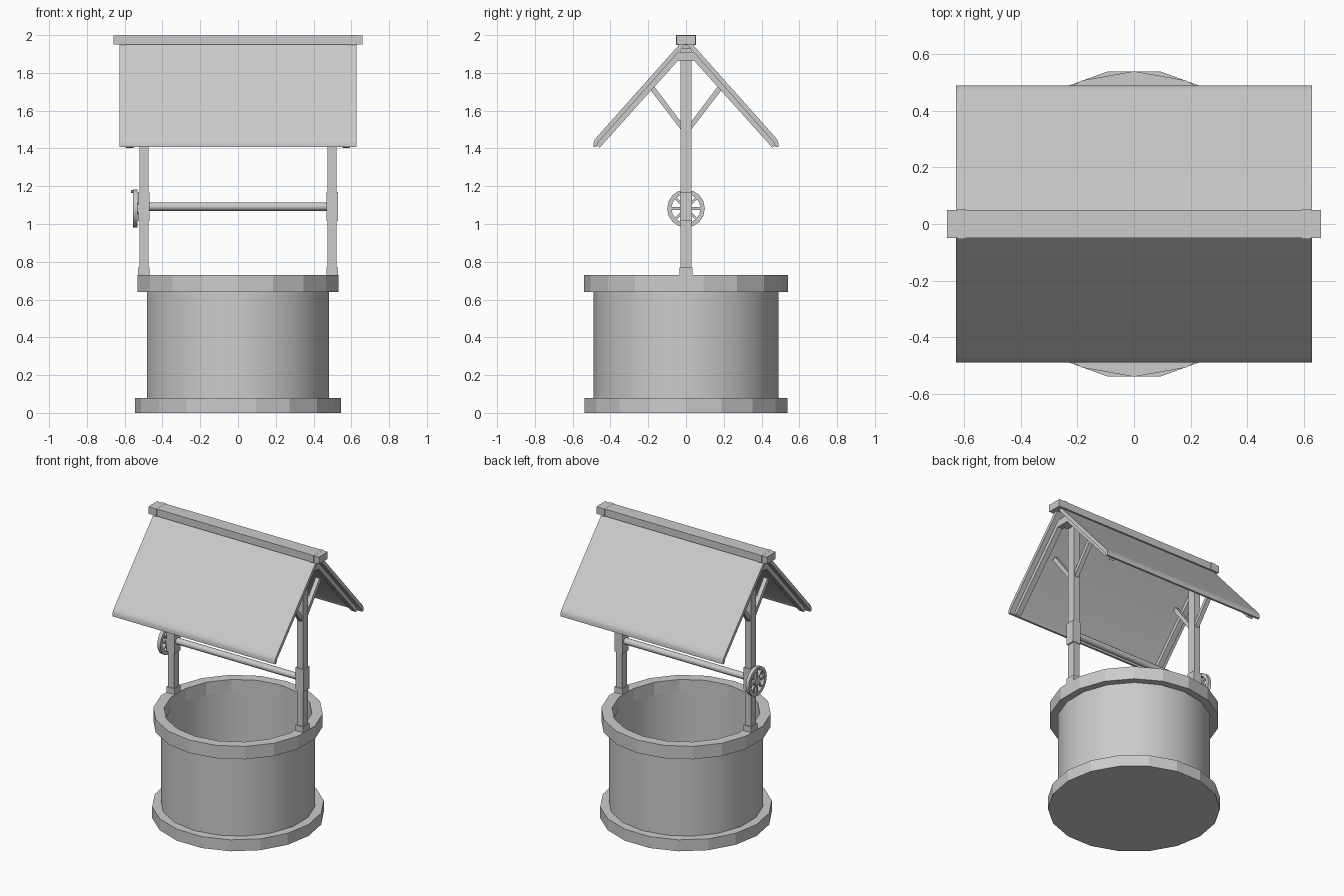
import bpy, bmesh, math
from math import sin, cos, pi
from mathutils import Matrix, Vector

if "Cube" in bpy.data.objects:
    bpy.data.objects.remove(bpy.data.objects["Cube"])


def finish(bm, name, smooth=False):
    bmesh.ops.recalc_face_normals(bm, faces=bm.faces)
    me = bpy.data.meshes.new(name)
    bm.to_mesh(me)
    bm.free()
    ob = bpy.data.objects.new(name, me)
    bpy.context.collection.objects.link(ob)
    if smooth:
        bpy.ops.object.select_all(action='DESELECT')
        ob.select_set(True)
        bpy.context.view_layer.objects.active = ob
        bpy.ops.object.shade_smooth_by_angle(angle=math.radians(35))
    return ob


def box(name, x, y, z):
    """Box from (min, max) ranges."""
    bm = bmesh.new()
    size = [b - a for a, b in (x, y, z)]
    mid = [(a + b) / 2 for a, b in (x, y, z)]
    bmesh.ops.create_cube(bm, size=1, matrix=Matrix.Translation(mid) @ Matrix.Diagonal((*size, 1)))
    return finish(bm, name)


def extrude_x(name, profile, x0, x1, smooth=False):
    """Extrude a (y, z) outline along x."""
    bm = bmesh.new()
    a = [bm.verts.new((x0, y, z)) for y, z in profile]
    b = [bm.verts.new((x1, y, z)) for y, z in profile]
    n = len(profile)
    bm.faces.new(a)
    bm.faces.new(b[::-1])
    for i in range(n):
        j = (i + 1) % n
        bm.faces.new((a[i], b[i], b[j], a[j]))
    return finish(bm, name, smooth)


def lathe(name, r_in, r_out, h0, h1, n, smooth=False, matrix=None):
    """Ring with a rectangular section around z, first corner on +y."""
    bm = bmesh.new()
    loops = []
    for i in range(n):
        a = pi / 2 + 2 * pi * i / n
        loops.append([bm.verts.new((r * cos(a), r * sin(a), h)) for r, h in
                      ((r_out, h0), (r_out, h1), (r_in, h1), (r_in, h0))])
    for i in range(n):
        p, q = loops[i], loops[(i + 1) % n]
        for k in range(4):
            m = (k + 1) % 4
            bm.faces.new((p[k], q[k], q[m], p[m]))
    if matrix:
        bm.transform(matrix)
    return finish(bm, name, smooth)


def cylinder_x(name, r, x0, x1, y, z, n):
    bm = bmesh.new()
    bmesh.ops.create_cone(bm, cap_ends=True, segments=n, radius1=r, radius2=r, depth=x1 - x0,
                          matrix=Matrix.Translation(((x0 + x1) / 2, y, z)) @ Matrix.Rotation(pi / 2, 4, 'Y'))
    return finish(bm, name, True)


# Well: solid foot, hollow wall and rim, 18 sided
bm = bmesh.new()
bmesh.ops.create_cone(bm, cap_ends=True, segments=18, radius1=0.546, radius2=0.546, depth=0.08,
                      matrix=Matrix.Translation((0, 0, 0.04)) @ Matrix.Rotation(pi / 2, 4, 'Z'))
foot = finish(bm, "well_foot")
lathe("well_wall", 0.473, 0.49, 0.075, 0.66, 18, True)
lathe("well_rim", 0.47, 0.539, 0.64, 0.73, 18)

# Posts with feet, sleeves, top blocks and braces
for s, side in ((-1, "left"), (1, "right")):
    def xr(a, b):
        return tuple(sorted((s * a, s * b)))
    box(side + "_post", xr(0.475, 0.521), (-0.028, 0.028), (0.70, 1.95))
    box(side + "_post_foot", xr(0.468, 0.529), (-0.035, 0.035), (0.725, 0.77))
    box(side + "_post_sleeve", xr(0.468, 0.53), (-0.032, 0.032), (1.015, 1.17))
    box(side + "_post_cap", xr(0.468, 0.56), (-0.033, 0.033), (1.865, 1.93))
    for t in (-1, 1):
        brace = [(0.02, 1.49), (0.02, 1.532), (0.168, 1.728), (0.187, 1.708)]
        extrude_x(side + "_brace", [(t * y, z) for y, z in brace], *xr(0.483, 0.513))
    # Rafter pair as one chevron with a flat underside at the top
    half = [(0.049, 1.91), (0.478, 1.425), (0.458, 1.403), (0.045, 1.862)]
    chevron = half + [(-y, z) for y, z in half[::-1]]
    extrude_x(side + "_rafters", chevron, *xr(0.553, 0.592))
    # Ridge end band
    box(side + "_ridge_band", xr(0.592, 0.622), (-0.053, 0.053), (1.948, 2.0))

# Roof sheet with turned-down eaves
slope = [(0.0, 1.99), (0.468, 1.465), (0.483, 1.447), (0.489, 1.43), (0.489, 1.408),
         (0.474, 1.408), (0.463, 1.435), (0.0, 1.955)]
outline = slope + [(-y, z) for y, z in slope[1:-1][::-1]]
extrude_x("roof_sheet", outline, -0.628, 0.628, True)
box("ridge_beam", (-0.66, 0.66), (-0.049, 0.049), (1.949, 1.999))

# Axle and hand wheel
cylinder_x("axle", 0.022, -0.55, 0.48, 0, 1.092, 12)
WZ = 1.082
to_x = Matrix.Translation((0, 0, WZ)) @ Matrix.Rotation(pi / 2, 4, 'Y')
lathe("wheel_rim", 0.077, 0.1, -0.555, -0.531, 16, True, to_x)
cylinder_x("wheel_hub", 0.032, -0.556, -0.528, 0, WZ, 12)
for i in range(4):
    bm = bmesh.new()
    bmesh.ops.create_cube(bm, size=1, matrix=Matrix.Translation((-0.543, 0, WZ))
                          @ Matrix.Rotation(pi * i / 4, 4, 'X') @ Matrix.Diagonal((0.016, 0.165, 0.014, 1)))
    finish(bm, "wheel_spoke")
cylinder_x("wheel_handle", 0.008, -0.567, -0.535, 0, WZ + 0.09, 8)
